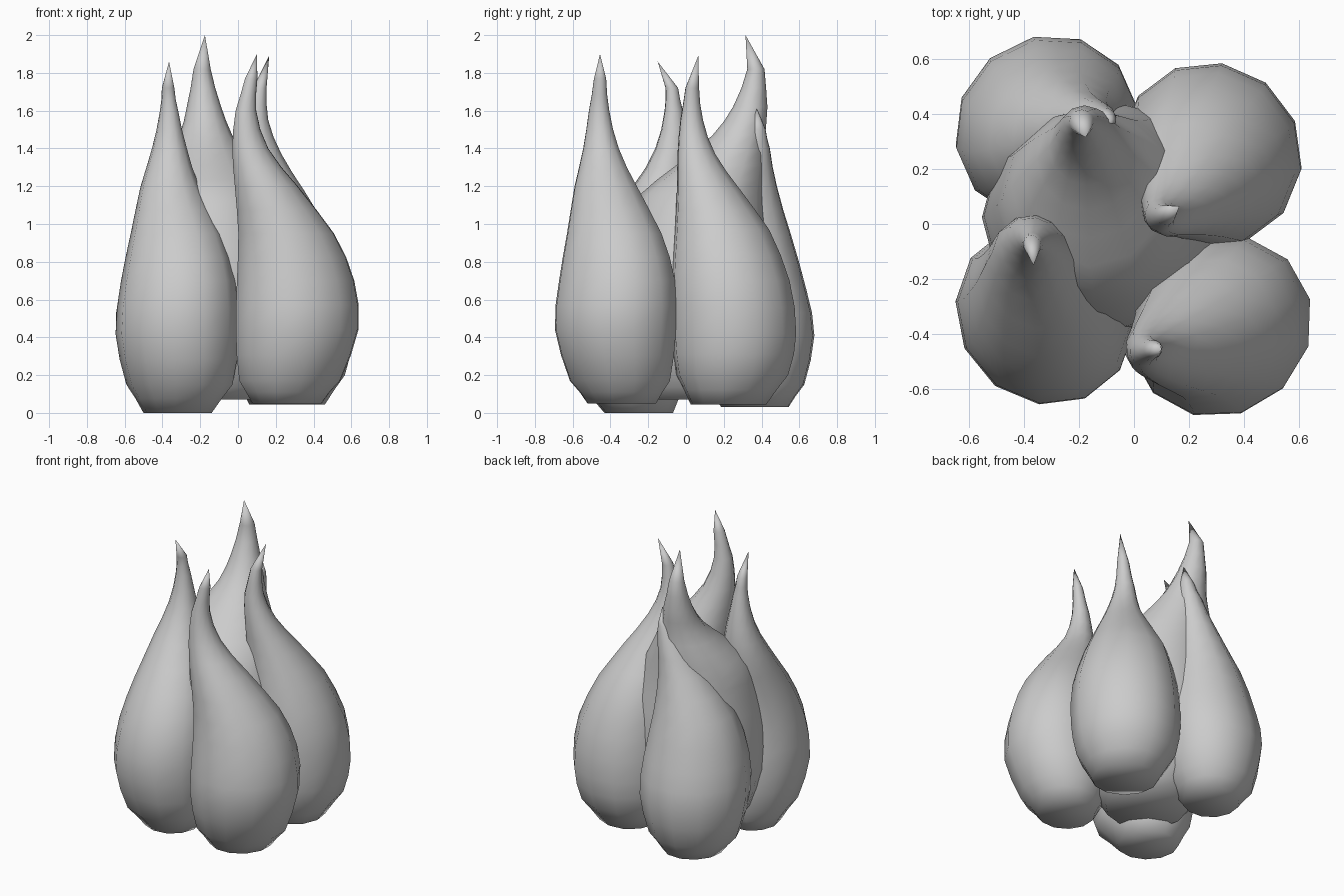
import bpy
import bmesh
import math
from mathutils import Vector

SIDES = 12

default_cube = bpy.data.objects.get("Cube")
if default_cube:
    bpy.data.objects.remove(default_cube, do_unlink=True)


def make_material(name, colour):
    material = bpy.data.materials.new(name)
    material.use_nodes = True
    material.diffuse_color = colour
    material.node_tree.nodes["Principled BSDF"].inputs["Base Color"].default_value = colour
    return material


GREY = make_material("plain grey", (0.6, 0.6, 0.6, 1))


def refine(rings):
    """Add a ring on a smooth curve halfway between each pair."""
    rings = [Vector(ring) for ring in rings]
    padded = [rings[0]] + rings + [rings[-1]]
    result = [rings[0]]
    for before, lower, upper, after in zip(padded, padded[1:], padded[2:], padded[3:]):
        middle = (9 * (lower + upper) - before - after) / 16
        middle[0] = (lower[0] + upper[0]) / 2
        result += [middle, upper]
    return result


def bulb(name, rings, tip, outward=0, squash=0, turn=0):
    """Loft rings (height, x, y, radius) into a pointed teardrop, squashed
    along its outward direction; angles are in degrees."""
    bm = bmesh.new()
    loops = []
    facing = math.radians(outward)
    along = Vector((math.cos(facing), math.sin(facing), 0))
    across = Vector((-along.y, along.x, 0))
    for height, x, y, radius in refine(rings):
        radius *= 1.012
        loop = []
        for side in range(SIDES):
            angle = math.tau * side / SIDES + math.radians(turn) - facing
            offset = (along * math.cos(angle) * (1 - squash)
                      + across * math.sin(angle) * (1 + squash))
            loop.append(bm.verts.new(Vector((x, y, height)) + radius * offset))
        loops.append(loop)
    point = bm.verts.new(tip)
    bm.faces.new(reversed(loops[0]))
    for side in range(SIDES):
        following = (side + 1) % SIDES
        for lower, upper in zip(loops, loops[1:]):
            bm.faces.new((lower[side], lower[following], upper[following], upper[side]))
        bm.faces.new((loops[-1][side], loops[-1][following], point))
    mesh = bpy.data.meshes.new(name)
    bm.to_mesh(mesh)
    bm.free()
    mesh.materials.append(GREY)
    obj = bpy.data.objects.new(name, mesh)
    bpy.context.collection.objects.link(obj)
    bpy.ops.object.select_all(action="DESELECT")
    obj.select_set(True)
    bpy.context.view_layer.objects.active = obj
    bpy.ops.object.shade_smooth_by_angle(angle=math.radians(70))


# Front bulb on the model's right
bulb("front_right_bulb", [
    (0, -.32, -.25, .18),
    (.15, -.31, -.29, .28),
    (.42, -.322, -.327, .325),
    (.7, -.315, -.315, .303),
    (.95, -.325, -.24, .242),
    (1.2, -.36, -.125, .155),
    (1.4, -.363, -.07, .092),
    (1.6, -.365, -.065, .048),
    (1.72, -.37, -.075, .033),
], tip=(-.365, -.15, 1.86), outward=220, squash=.035, turn=24)

# Front bulb on the model's left
bulb("front_left_bulb", [
    (.05, .26, -.34, .185),
    (.17, .275, -.35, .27),
    (.44, .313, -.373, .327),
    (.7, .305, -.365, .313),
    (.95, .255, -.38, .255),
    (1.2, .15, -.425, .168),
    (1.4, .065, -.45, .096),
    (1.6, .042, -.46, .055),
    (1.77, .07, -.455, .033),
], tip=(.1, -.455, 1.9), outward=-50, squash=.035, turn=15)

# Back bulb on the model's left
bulb("back_left_bulb", [
    (.045, .26, .225, .2),
    (.2, .27, .245, .295),
    (.42, .28, .255, .328),
    (.7, .27, .235, .313),
    (.97, .225, .19, .25),
    (1.18, .18, .12, .168),
    (1.37, .13, .055, .1),
    (1.55, .1, .03, .06),
    (1.72, .115, .033, .036),
], tip=(.165, .065, 1.89), outward=42, squash=.02, turn=22)

# Back bulb on the model's right, the shortest
bulb("back_right_bulb", [
    (.03, -.31, .365, .18),
    (.15, -.317, .36, .27),
    (.41, -.318, .357, .327),
    (.65, -.31, .33, .312),
    (.94, -.285, .32, .24),
    (1.2, -.21, .345, .138),
    (1.4, -.14, .37, .075),
    (1.5, -.11, .377, .045),
], tip=(-.085, .375, 1.61), outward=132, squash=.035, turn=10)

# Tall middle bulb leaning to the back
bulb("centre_bulb", [
    (.07, -.1, 0, .25),
    (.2, -.11, .01, .35),
    (.45, -.12, .02, .42),
    (.75, -.12, .03, .42),
    (1, -.135, .055, .37),
    (1.16, -.15, .09, .325),
    (1.31, -.165, .185, .235),
    (1.47, -.17, .28, .138),
    (1.62, -.18, .34, .09),
    (1.82, -.19, .37, .045),
], tip=(-.175, .315, 2))
